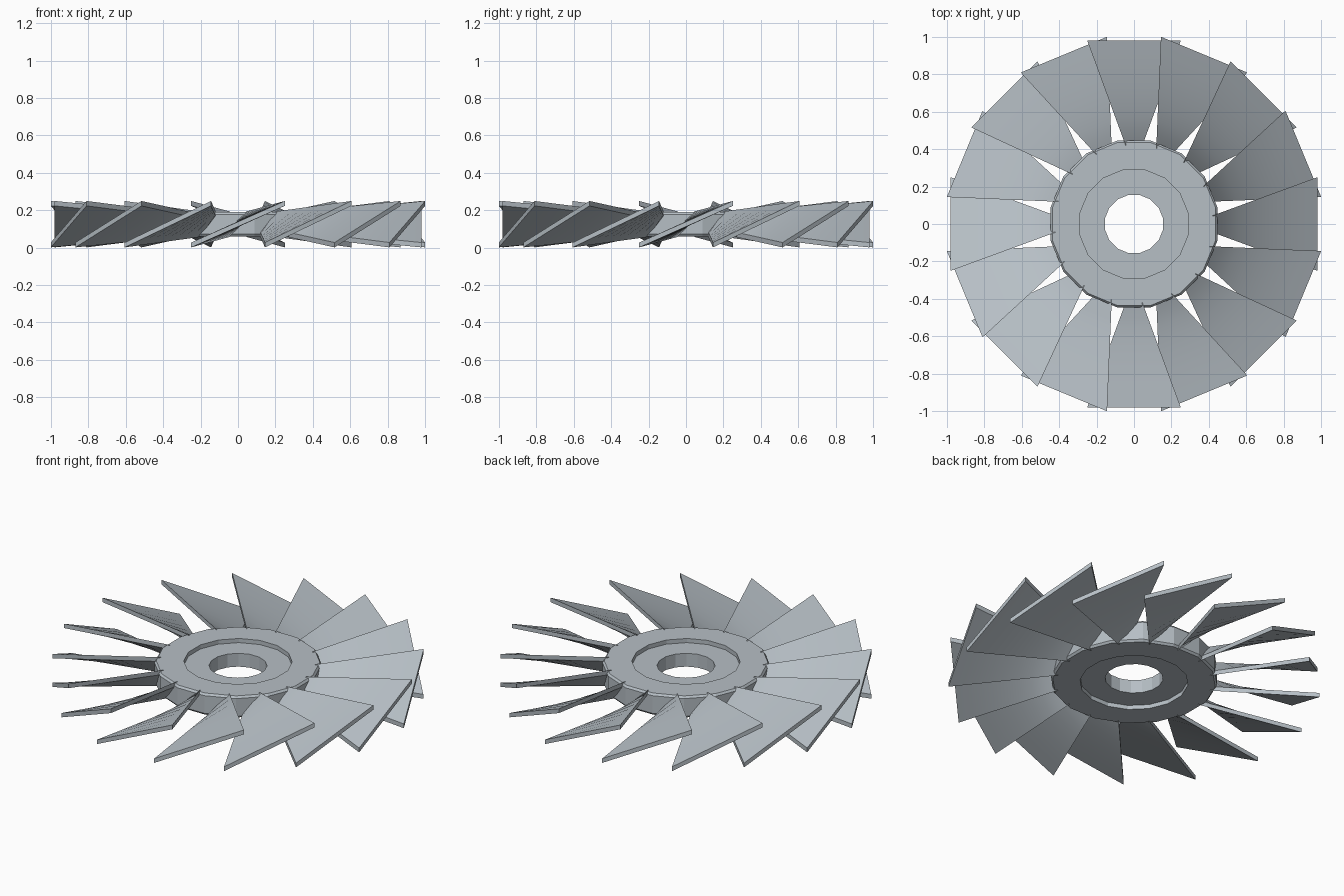
import bpy
import math
from mathutils import Matrix, Vector

BLADES = 16
MID = 0.125

cube = bpy.data.objects.get("Cube")
if cube:
    bpy.data.objects.remove(cube, do_unlink=True)

steel = bpy.data.materials.new("pale steel")
steel.use_nodes = True
color = (0.47, 0.52, 0.56, 1)
steel.diffuse_color = color
steel.node_tree.nodes["Principled BSDF"].inputs["Base Color"].default_value = color


def add_mesh(name, verts, faces, smooth_angle):
    mesh = bpy.data.meshes.new(name)
    mesh.from_pydata(verts, [], faces)
    mesh.materials.append(steel)
    obj = bpy.data.objects.new(name, mesh)
    bpy.context.collection.objects.link(obj)
    bpy.ops.object.select_all(action="DESELECT")
    obj.select_set(True)
    bpy.context.view_layer.objects.active = obj
    bpy.ops.object.mode_set(mode="EDIT")
    bpy.ops.mesh.select_all(action="SELECT")
    bpy.ops.mesh.normals_make_consistent(inside=False)
    bpy.ops.object.mode_set(mode="OBJECT")
    bpy.ops.object.shade_smooth_by_angle(angle=math.radians(smooth_angle))
    return obj


def bridge(rings, per_ring, close_rings):
    faces = []
    count = len(rings)
    for i in range(count if close_rings else count - 1):
        a, b = i * per_ring, (i + 1) % count * per_ring
        for j in range(per_ring):
            k = (j + 1) % per_ring
            faces.append((a + j, a + k, b + k, b + j))
    return faces


# Hub: recessed ring with bevelled rim, flat sides toward the axes
upper = [(0.158, 0.04), (0.295, 0.04), (0.295, 0.065), (0.445, 0.065), (0.455, 0.053)]
profile = upper + [(r, -h) for r, h in reversed(upper)]
rings = [[(r * math.cos(a), r * math.sin(a), MID + h)
          for a in ((j + 0.5) * math.tau / BLADES for j in range(BLADES))]
         for r, h in profile]
add_mesh("hub", sum(rings, []), bridge(rings, BLADES, True), 10)

# Blades: flared plates, steep at the root and flatter at the tip
STEPS = 8
root, tip = Vector((0.42, 0.045, 0.055)), Vector((0.98, 0.25, 0.111))
sections = []
for i in range(STEPS + 1):
    r, w, h = root.lerp(tip, i / STEPS)
    t = 0.013
    sections.append([Vector((r, s * w, MID + s * h + u * t))
                     for s, u in ((-1, -1), (1, -1), (1, 1), (-1, 1))])
blade_faces = bridge(sections, 4, False)
blade_faces += [(0, 1, 2, 3), tuple(STEPS * 4 + j for j in range(4))]
blade_verts = sum(sections, [])
for n in range(BLADES):
    turn = Matrix.Rotation(n * math.tau / BLADES, 3, "Z")
    add_mesh(f"blade_{n + 1}", [turn @ v for v in blade_verts], blade_faces, 30)
